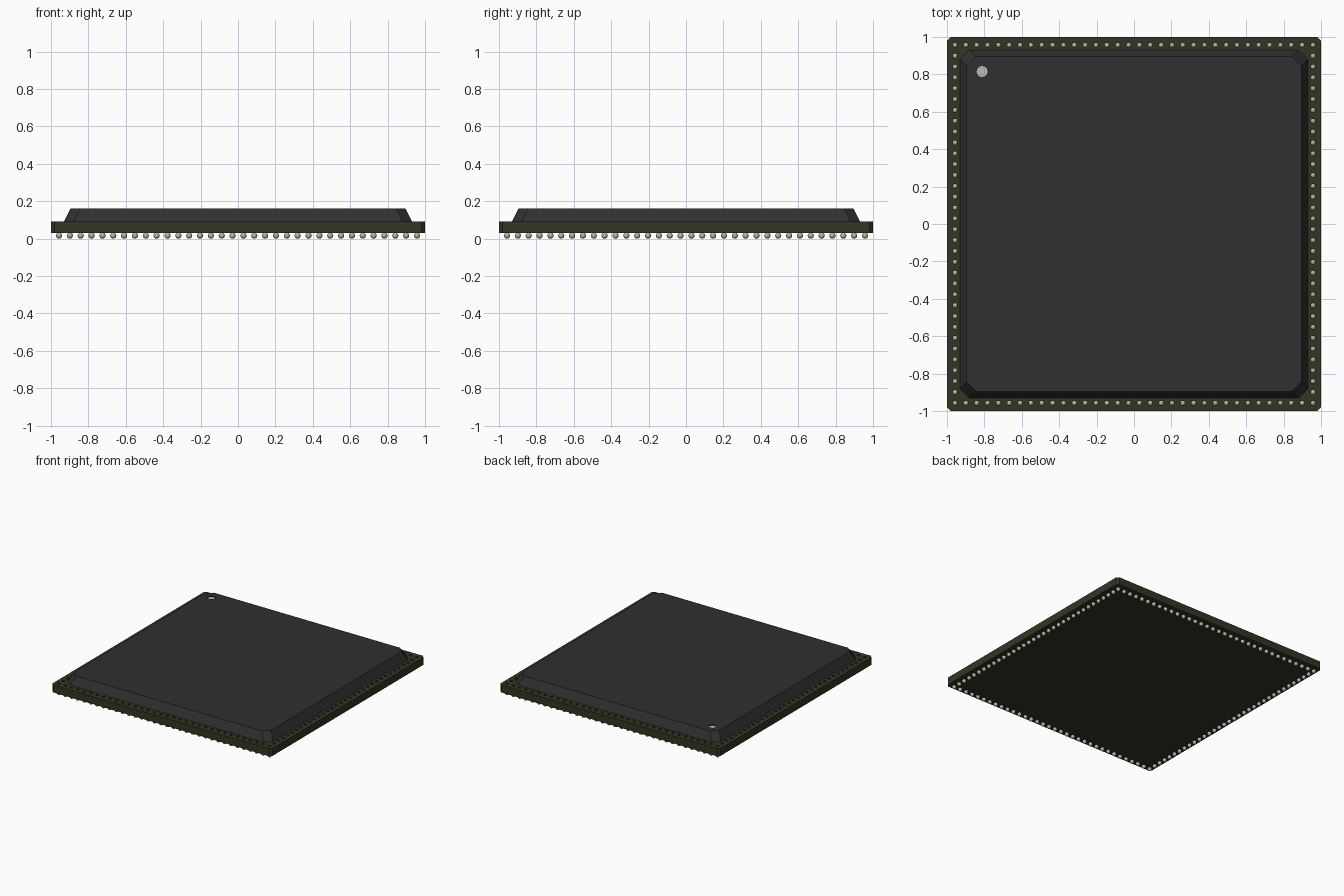
import bpy, bmesh, math
from mathutils import Matrix

if "Cube" in bpy.data.objects:
    bpy.data.objects.remove(bpy.data.objects["Cube"])


def material(name, rgb):
    m = bpy.data.materials.new(name)
    m.diffuse_color = (*rgb, 1)
    m.use_nodes = True
    m.node_tree.nodes["Principled BSDF"].inputs["Base Color"].default_value = m.diffuse_color
    return m


BLACK = material("charcoal resin", (0.029, 0.029, 0.030))
GREEN = material("dark board green", (0.030, 0.037, 0.016))
SOLDER = material("solder grey", (0.45, 0.45, 0.42))
MARK = material("light marker grey", (0.50, 0.50, 0.46))


def make_object(name, bm, mat):
    bmesh.ops.recalc_face_normals(bm, faces=bm.faces)
    mesh = bpy.data.meshes.new(name)
    bm.to_mesh(mesh)
    bm.free()
    mesh.materials.append(mat)
    ob = bpy.data.objects.new(name, mesh)
    bpy.context.collection.objects.link(ob)
    return ob


def octagon(h, c):
    """Square outline of half size h with corners cut by c."""
    k = h - c
    return [(k, -h), (h, -k), (h, k), (k, h), (-k, h), (-h, k), (-h, -k), (-k, -h)]


def frustum(name, low, high, z0, z1, mat):
    bm = bmesh.new()
    a = [bm.verts.new((x, y, z0)) for x, y in low]
    b = [bm.verts.new((x, y, z1)) for x, y in high]
    bm.faces.new(a[::-1])
    bm.faces.new(b)
    for i in range(len(a)):
        j = (i + 1) % len(a)
        bm.faces.new((a[i], a[j], b[j], b[i]))
    return make_object(name, bm, mat)


def cylinders(name, spots, radius, z0, z1, sides, mat):
    bm = bmesh.new()
    for x, y in spots:
        bmesh.ops.create_cone(bm, cap_ends=True, segments=sides, radius1=radius,
                              radius2=radius, depth=z1 - z0,
                              matrix=Matrix.Translation((x, y, (z0 + z1) / 2)))
    return make_object(name, bm, mat)


def cut(ob, cutter):
    mod = ob.modifiers.new("cut", 'BOOLEAN')
    mod.operation = 'DIFFERENCE'
    mod.solver = 'EXACT'
    mod.object = cutter
    cutter.hide_render = True
    cutter.hide_set(True)


# One perimeter row of contacts
N, EDGE = 34, 0.957
line = [-EDGE + 2 * EDGE * i / (N - 1) for i in range(N)]
spots = [(x, s * EDGE) for x in line for s in (-1, 1)]
spots += [(s * EDGE, y) for y in line[1:-1] for s in (-1, 1)]

# Board with a small through hole above every contact
board = frustum("circuit_board", octagon(1, 0.02), octagon(1, 0.02), 0.031, 0.092, GREEN)
cut(board, cylinders("via_cutter", spots, 0.012, 0.0, 0.15, 8, GREEN))

# Solder balls under the board
bm = bmesh.new()
for x, y in spots:
    bmesh.ops.create_uvsphere(bm, u_segments=12, v_segments=8, radius=0.0165,
                              matrix=Matrix.Translation((x, y, 0.0165)))
for f in bm.faces:
    f.smooth = True
make_object("solder_balls", bm, SOLDER)

# Moulded cover with sloped sides, cut corners and a shallow marker recess
PIN = [(-0.812, 0.815)]
cover = frustum("moulded_cover", octagon(0.93, 0.05), octagon(0.895, 0.05), 0.092, 0.162, BLACK)
cut(cover, cylinders("recess_cutter", PIN, 0.030, 0.153, 0.2, 12, BLACK))

# Corner marker on the floor of the recess
cylinders("corner_marker", PIN, 0.0298, 0.150, 0.154, 12, MARK)
